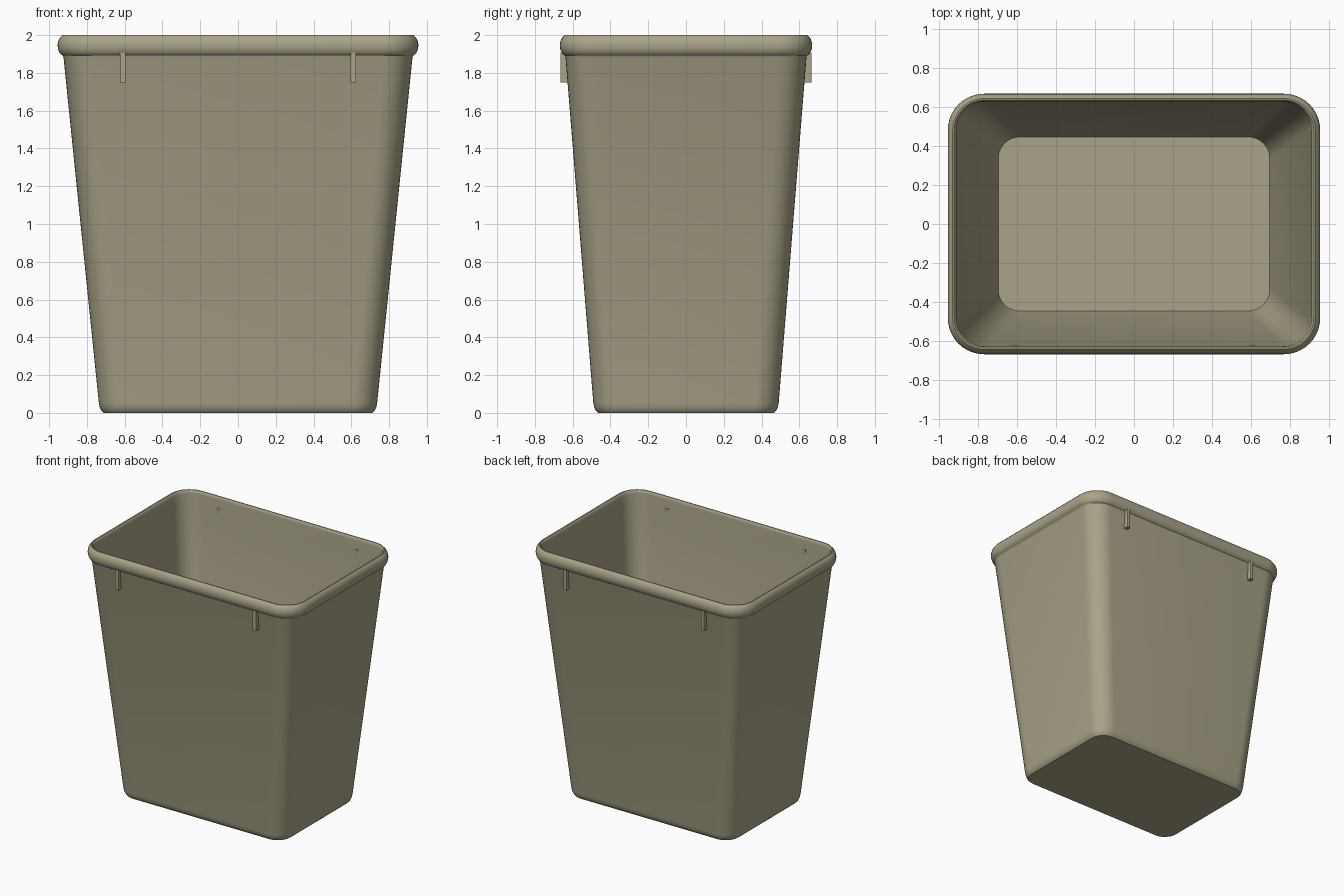
import bpy, bmesh, math

if "Cube" in bpy.data.objects:
    bpy.data.objects.remove(bpy.data.objects["Cube"])

mat = bpy.data.materials.new("khaki plastic")
mat.diffuse_color = (0.405, 0.371, 0.25, 1)
mat.use_nodes = True
mat.node_tree.nodes["Principled BSDF"].inputs["Base Color"].default_value = mat.diffuse_color


def finish(bm, name):
    bmesh.ops.recalc_face_normals(bm, faces=bm.faces)
    me = bpy.data.meshes.new(name)
    bm.to_mesh(me)
    bm.free()
    me.materials.append(mat)
    ob = bpy.data.objects.new(name, me)
    bpy.context.collection.objects.link(ob)
    bpy.ops.object.select_all(action='DESELECT')
    ob.select_set(True)
    bpy.context.view_layer.objects.active = ob
    bpy.ops.object.shade_smooth_by_angle(angle=math.radians(35))
    return ob


def rounded_ring(bm, hx, hy, r, z, n=10):
    """Loop of vertices around a rounded rectangle."""
    ring = []
    for k, (sx, sy) in enumerate([(1, 1), (-1, 1), (-1, -1), (1, -1)]):
        for i in range(n + 1):
            a = math.pi / 2 * (k + i / n)
            ring.append(bm.verts.new((sx * (hx - r) + r * math.cos(a),
                                      sy * (hy - r) + r * math.sin(a), z)))
    return ring


def loft(name, sections):
    bm = bmesh.new()
    rings = [rounded_ring(bm, *s) for s in sections]
    for a, b in zip(rings, rings[1:]):
        m = len(a)
        for i in range(m):
            j = (i + 1) % m
            bm.faces.new((a[i], a[j], b[j], b[i]))
    bm.faces.new(rings[0])
    bm.faces.new(rings[-1])
    return finish(bm, name)


# Tapered bin with rolled rim: outside upward, over the rim, inside down to floor
sections = [
    (0.712, 0.465, 0.11, 0.0),
    (0.724, 0.477, 0.122, 0.012),
    (0.732, 0.486, 0.13, 0.03),
    (0.737, 0.491, 0.133, 0.055),
    (0.924, 0.638, 0.155, 1.885),
]
# rolled rim, outer bulge
cx, cy, cz = 0.918, 0.631, 1.945
for i in range(11):
    a = math.radians(-75 + 140 * i / 10)
    d, h = 0.037 * math.cos(a), 0.0555 * math.sin(a)
    sections.append((cx + d, cy + d, 0.15 + d, cz + h))
sections += [
    (0.930, 0.644, 0.163, 2.0),
    (0.922, 0.636, 0.155, 2.0),
    (0.914, 0.629, 0.148, 1.992),
    (0.910, 0.627, 0.145, 1.975),
    (0.905, 0.625, 0.142, 1.90),
    (0.702, 0.452, 0.115, 0.045),
    (0.696, 0.446, 0.11, 0.03),
]
loft("bin_body", sections)

# Four small tabs under the rim, front and back
for side, sy in (("front", -1), ("back", 1)):
    for hand, sx in (("left", -1), ("right", 1)):
        bm = bmesh.new()
        bmesh.ops.create_cube(bm, size=1)
        for v in bm.verts:
            v.co = (sx * 0.61 + v.co.x * 0.03,
                    sy * (0.6435 + v.co.y * 0.043),
                    1.828 + v.co.z * 0.16)
        vertical = [e for e in bm.edges
                    if abs(e.verts[0].co.z - e.verts[1].co.z) > 0.1]
        bmesh.ops.bevel(bm, geom=vertical, offset=0.005, segments=2,
                        profile=0.5, affect='EDGES')
        finish(bm, f"{side}_{hand}_tab")
